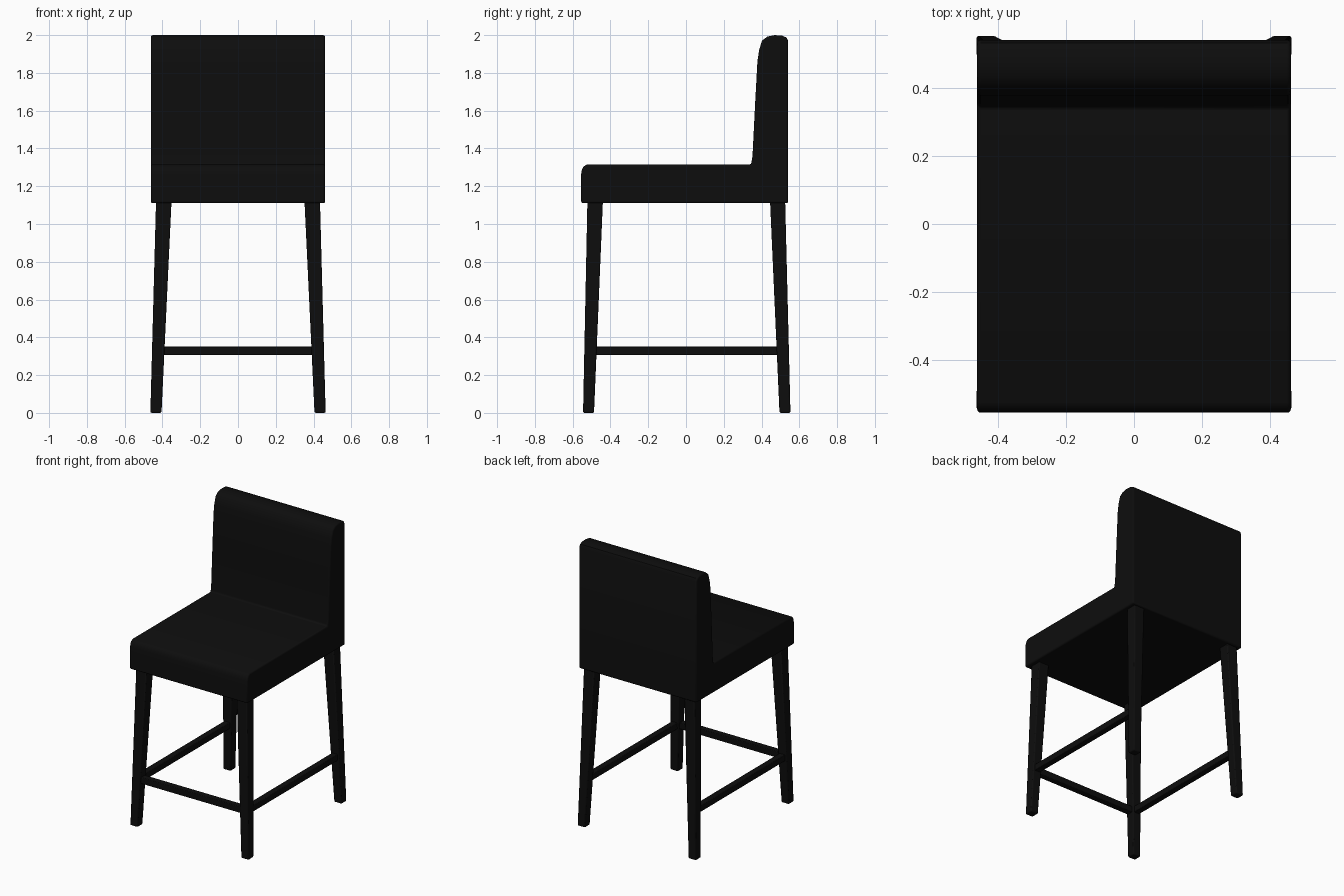
import bpy, bmesh, math
from mathutils import Vector

if "Cube" in bpy.data.objects:
    bpy.data.objects.remove(bpy.data.objects["Cube"])

black = bpy.data.materials.new("black")
black.diffuse_color = (0.004, 0.004, 0.004, 1)
black.use_nodes = True
black.node_tree.nodes["Principled BSDF"].inputs["Base Color"].default_value = black.diffuse_color


def finish(name, bm, bevel, segments):
    bmesh.ops.recalc_face_normals(bm, faces=bm.faces)
    mesh = bpy.data.meshes.new(name)
    bm.to_mesh(mesh)
    bm.free()
    mesh.materials.append(black)
    obj = bpy.data.objects.new(name, mesh)
    bpy.context.collection.objects.link(obj)
    mod = obj.modifiers.new("soft edges", 'BEVEL')
    mod.width = bevel
    mod.segments = segments
    mod.limit_method = 'ANGLE'
    mod.angle_limit = math.radians(50)
    bpy.ops.object.select_all(action='DESELECT')
    obj.select_set(True)
    bpy.context.view_layer.objects.active = obj
    bpy.ops.object.shade_smooth_by_angle(angle=math.radians(40))
    return obj


def extrude_profile(name, profile, half_width, bevel):
    """Extrude a (y, z) side profile across the chair."""
    bm = bmesh.new()
    face = bm.faces.new([bm.verts.new((-half_width, y, z)) for y, z in profile])
    new = bmesh.ops.extrude_face_region(bm, geom=[face])["geom"]
    verts = [g for g in new if isinstance(g, bmesh.types.BMVert)]
    bmesh.ops.translate(bm, verts=verts, vec=(2 * half_width, 0, 0))
    return finish(name, bm, bevel, 3)


def bar(name, sections, bevel):
    """Join two four-point rings into a closed bar."""
    bm = bmesh.new()
    a, b = [[bm.verts.new(p) for p in ring] for ring in sections]
    bm.faces.new(a)
    bm.faces.new(b)
    for i in range(4):
        j = (i + 1) % 4
        bm.faces.new((a[i], a[j], b[j], b[i]))
    return finish(name, bm, bevel, 2)


def leg_ring(sx, x0, x1, y0, y1, z):
    return [(sx * x0, y0, z), (sx * x1, y0, z), (sx * x1, y1, z), (sx * x0, y1, z)]


# Upholstered seat and backrest in one L-shaped profile
extrude_profile("seat_and_backrest", [
    (-0.555, 1.11), (-0.555, 1.265), (-0.551, 1.288), (-0.542, 1.304), (-0.525, 1.315),
    (0.345, 1.315), (0.352, 1.36), (0.365, 1.62), (0.378, 1.86), (0.387, 1.92),
    (0.402, 1.97), (0.43, 1.992), (0.47, 2.0), (0.51, 1.997), (0.532, 1.987),
    (0.541, 1.968), (0.541, 1.11)], 0.461, 0.01)

# Tapered, splayed legs
for side, sx in (("left", -1), ("right", 1)):
    bar(f"front_leg_{side}", [
        leg_ring(sx, 0.405, 0.464, -0.545, -0.487, 0),
        leg_ring(sx, 0.352, 0.434, -0.522, -0.44, 1.12)], 0.007)
    bar(f"back_leg_{side}", [
        leg_ring(sx, 0.405, 0.464, 0.495, 0.553, 0),
        leg_ring(sx, 0.352, 0.434, 0.445, 0.525, 1.12)], 0.007)

# Footrest rails: front and both sides, none at the back
Z0, Z1, R = 0.307, 0.352, 0.022
bar("front_rail", [[(x, -0.507 - R, Z0), (x, -0.507 + R, Z0),
                    (x, -0.507 + R, Z1), (x, -0.507 - R, Z1)]
                   for x in (-0.42, 0.42)], 0.004)
for side, sx in (("left", -1), ("right", 1)):
    cx = sx * 0.422
    bar(f"side_rail_{side}", [[(cx - R, y, Z0), (cx + R, y, Z0),
                               (cx + R, y, Z1), (cx - R, y, Z1)]
                              for y in (-0.5, 0.51)], 0.004)
